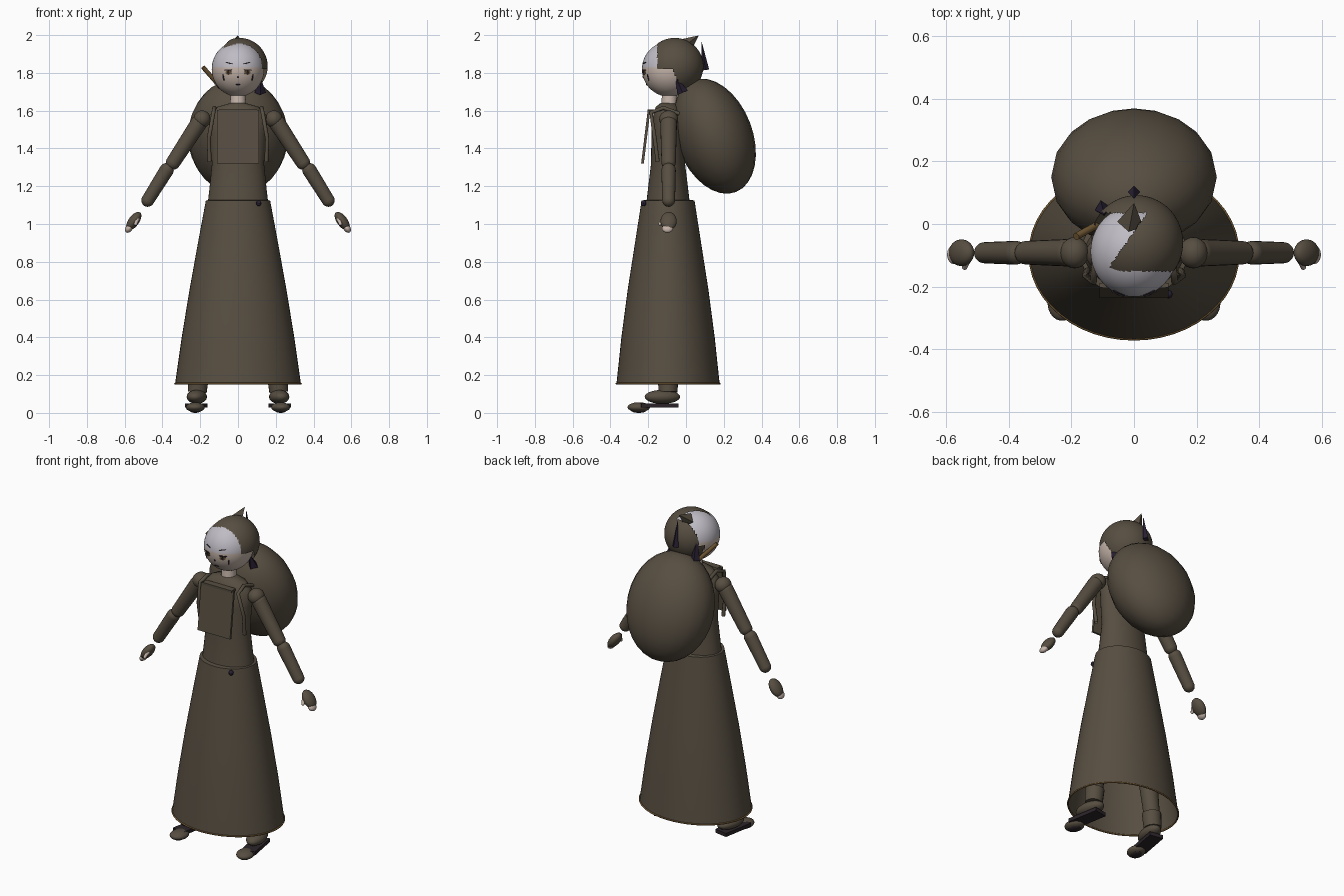
import bpy, bmesh, math
from mathutils import Vector, Matrix, Euler

if "Cube" in bpy.data.objects:
    bpy.data.objects.remove(bpy.data.objects["Cube"])


def material(name, r, g, b):
    m = bpy.data.materials.new(name)
    m.use_nodes = True
    m.diffuse_color = (r, g, b, 1)
    bsdf = m.node_tree.nodes["Principled BSDF"]
    bsdf.inputs["Base Color"].default_value = (r, g, b, 1)
    bsdf.inputs["Roughness"].default_value = 0.9
    return m


CLOTH = material("brown cloth", 0.095, 0.076, 0.053)
PALE = material("pale lilac", 0.52, 0.50, 0.55)
SKIN = material("skin", 0.56, 0.46, 0.40)
PURPLE = material("dark purple", 0.022, 0.015, 0.035)
SOLE = material("dark sole", 0.025, 0.018, 0.022)
TAN = material("tan wood", 0.17, 0.10, 0.035)
INK = material("ink", 0.02, 0.015, 0.02)


def finish(bm, name, mats, angle=40):
    me = bpy.data.meshes.new(name)
    bmesh.ops.recalc_face_normals(bm, faces=bm.faces)
    bm.to_mesh(me)
    bm.free()
    ob = bpy.data.objects.new(name, me)
    bpy.context.collection.objects.link(ob)
    for m in mats:
        me.materials.append(m)
    bpy.ops.object.select_all(action='DESELECT')
    ob.select_set(True)
    bpy.context.view_layer.objects.active = ob
    if angle:
        bpy.ops.object.shade_smooth_by_angle(angle=math.radians(angle))
    return ob


def place(center, size, rot=(0, 0, 0)):
    return Matrix.LocRotScale(Vector(center), Euler([math.radians(a) for a in rot]), Vector(size))


def ball(name, center, radii, mat, rot=(0, 0, 0), u=24, v=14):
    bm = bmesh.new()
    bmesh.ops.create_uvsphere(bm, u_segments=u, v_segments=v, radius=1, matrix=place(center, radii, rot))
    return finish(bm, name, [mat])


def box(name, center, size, mat, rot=(0, 0, 0)):
    bm = bmesh.new()
    bmesh.ops.create_cube(bm, size=1, matrix=place(center, size, rot))
    return finish(bm, name, [mat], 0)


def limb(name, a, b, r1, r2, mat, sides=20, rounded=True):
    """Tapered tube from a to b, optionally with ball ends."""
    a, b = Vector(a), Vector(b)
    bm = bmesh.new()
    turn = (b - a).to_track_quat('Z', 'Y').to_matrix().to_4x4()
    bmesh.ops.create_cone(bm, cap_ends=not rounded, segments=sides, radius1=r1, radius2=r2,
                          depth=(b - a).length, matrix=Matrix.Translation((a + b) / 2) @ turn)
    if rounded:
        for p, r in ((a, r1), (b, r2)):
            bmesh.ops.create_uvsphere(bm, u_segments=sides, v_segments=12, radius=r,
                                      matrix=Matrix.Translation(p) @ turn)
    return finish(bm, name, [mat])


def loft(name, rings, cy, mat, sides=40):
    """Stack of ellipses (z, half width, half depth) around y = cy."""
    bm = bmesh.new()
    rows = []
    for z, rx, ry in rings:
        rows.append([bm.verts.new((rx * math.cos(t), cy + ry * math.sin(t), z))
                     for t in (math.tau * i / sides for i in range(sides))])
    for lo, hi in zip(rows, rows[1:]):
        for i in range(sides):
            j = (i + 1) % sides
            bm.faces.new((lo[i], lo[j], hi[j], hi[i]))
    return finish(bm, name, [mat], 50)


def tube(name, points, radius, mat, cyclic=False):
    cu = bpy.data.curves.new(name, 'CURVE')
    cu.dimensions = '3D'
    cu.bevel_depth = radius
    cu.bevel_resolution = 2
    sp = cu.splines.new('POLY')
    sp.points.add(len(points) - 1)
    for p, co in zip(sp.points, points):
        p.co = (*co, 1)
    sp.use_cyclic_u = cyclic
    cu.materials.append(mat)
    ob = bpy.data.objects.new(name, cu)
    bpy.context.collection.objects.link(ob)
    return ob


# Dress: skirt, hem and bodice
CY = -0.095
loft("skirt", [(0.155, 0.333, 0.273), (0.4, 0.298, 0.247), (0.65, 0.257, 0.214),
               (0.9, 0.212, 0.175), (1.125, 0.17, 0.14), (1.13, 0.12, 0.08)], CY, CLOTH, 48)
tube("skirt_hem", [(0.333 * math.cos(t), CY + 0.273 * math.sin(t), 0.155)
                   for t in (math.tau * i / 48 for i in range(48))], 0.005, TAN, True)
loft("bodice", [(1.11, 0.16, 0.115), (1.18, 0.152, 0.107), (1.32, 0.138, 0.09), (1.48, 0.15, 0.088),
                (1.57, 0.155, 0.08), (1.62, 0.11, 0.065), (1.64, 0.04, 0.04)], CY, CLOTH)
ball("waist_gem", (0.11, -0.225, 1.11), (0.014, 0.014, 0.016), PURPLE, u=8, v=6)

# Tilted bib plate on the chest
box("bib", (0, -0.213, 1.462), (0.222, 0.014, 0.285), CLOTH, (-7, 0, 0))
box("bib_bar", (0, -0.185, 1.6), (0.2, 0.04, 0.014), CLOTH)

# Big round bundle on the back
ball("back_bundle", (0, 0.15, 1.465), (0.265, 0.202, 0.317), CLOTH, (21, 0, 0), 20, 16)

# Neck and head
limb("neck", (0, -0.09, 1.62), (0, -0.085, 1.72), 0.043, 0.038, SKIN, rounded=False)
HC, HR = Vector((0, -0.088, 1.82)), Vector((0.139, 0.145, 0.146))
bm = bmesh.new()
bmesh.ops.create_uvsphere(bm, u_segments=64, v_segments=48, radius=1, matrix=place(HC, HR))
for f in bm.faces:
    f.material_index = 0 if f.calc_center_median().z > 1.825 else 1
finish(bm, "head", [PALE, SKIN])


def is_hair(p):
    if p.z < 1.82:
        return p.y > (-0.07 + 0.4 * (1.82 - p.z) if p.x > 0 else 0.0)
    return p.y > 0.035 or (p.y > -0.152 and p.x > -0.086 + 0.7 * (p.y + 0.147))


# Hair: a cap covering one side and the back
bm = bmesh.new()
bmesh.ops.create_uvsphere(bm, u_segments=96, v_segments=64, radius=1,
                          matrix=place((0.008, -0.06, 1.835), (0.149, 0.152, 0.15)))
bmesh.ops.delete(bm, geom=[f for f in bm.faces if not is_hair(f.calc_center_median())], context='FACES')
finish(bm, "hair", [CLOTH])


def spike(name, base, tip, r, mat, sides=4):
    return limb(name, base, tip, r, 0.001, mat, sides, False)


spike("hair_tuft", (-0.012, 0.0, 1.945), (0, 0.066, 1.997), 0.042, CLOTH)
spike("back_ribbon", (0, 0.103, 1.815), (0, 0.082, 1.965), 0.02, PURPLE)
spike("right_ribbon", (-0.1, 0.05, 1.74), (-0.095, 0.03, 1.89), 0.026, PURPLE)
spike("left_ribbon", (0.118, -0.018, 1.695), (0.118, -0.055, 1.78), 0.03, PURPLE)
limb("hair_stick", (-0.185, -0.04, 1.83), (-0.08, 0.018, 1.71), 0.012, 0.012, TAN, 10, False)


# Painted face: thin plates following the head surface
def face_plate(name, x, z, w, h, mat, tilt=0, lift=0.0):
    dx, dz = x / HR.x, (z - HC.z) / HR.z
    dy = -math.sqrt(1 - dx * dx - dz * dz)
    n = Vector((dx / HR.x, dy / HR.y, dz / HR.z)).normalized()
    p = HC + Vector((x, dy * HR.y, z - HC.z)) + n * lift
    turn = n.to_track_quat('Z', 'Y').to_matrix().to_4x4() @ Matrix.Rotation(math.radians(tilt), 4, 'Z')
    m = Matrix.Translation(p) @ turn @ Matrix.Diagonal((w, h, 1, 1))
    bm = bmesh.new()
    bmesh.ops.create_cone(bm, cap_ends=True, segments=14, radius1=0.5, radius2=0.5, depth=0.005, matrix=m)
    return finish(bm, name, [mat], 0)


face_plate("mouth", 0, 1.738, 0.028, 0.006, INK)
face_plate("nose", 0, 1.778, 0.01, 0.012, INK)

for side, s in (("left", 1), ("right", -1)):
    face_plate(side + "_eye", s * 0.05, 1.802, 0.036, 0.024, TAN)
    face_plate(side + "_pupil", s * 0.05, 1.802, 0.014, 0.02, INK, 0, 0.002)
    face_plate(side + "_lash", s * 0.052, 1.815, 0.046, 0.007, INK, 0, 0.001)
    face_plate(side + "_brow", s * 0.048, 1.852, 0.04, 0.006, INK, s * 12)
    face_plate(side + "_cheek_mark", s * 0.077, 1.775, 0.008, 0.035, INK)

    # Shoulder strap
    tube(side + "_strap", [(s * 0.15, -0.15, 1.33), (s * 0.155, -0.165, 1.45), (s * 0.13, -0.185, 1.59),
                           (s * 0.125, -0.12, 1.615), (s * 0.125, 0.0, 1.57)], 0.011, CLOTH)

    # Arm
    ball(side + "_shoulder", (s * 0.19, -0.092, 1.555), (0.046, 0.05, 0.046), CLOTH)
    limb(side + "_upper_arm", (s * 0.21, -0.092, 1.53), (s * 0.344, -0.092, 1.325), 0.044, 0.038, CLOTH)
    limb(side + "_forearm", (s * 0.378, -0.092, 1.285), (s * 0.478, -0.092, 1.125), 0.038, 0.034, CLOTH)

    # Mitten with bare fingertips
    ball(side + "_hand", (s * 0.552, -0.092, 1.015), (0.028, 0.043, 0.057), CLOTH, (0, -36 * s, 0))
    ball(side + "_fingers", (s * 0.577, -0.098, 0.977), (0.018, 0.03, 0.026), SKIN, (0, -36 * s, 0))
    limb(side + "_thumb", (s * 0.532, -0.115, 1.03), (s * 0.542, -0.138, 1.0), 0.011, 0.009, SKIN, 10)

    # Leg and shoe
    limb(side + "_thigh", (s * 0.1, CY, 1.0), (s * 0.16, CY, 0.56), 0.075, 0.06, CLOTH)
    limb(side + "_shin", (s * 0.165, CY, 0.53), (s * 0.213, CY, 0.17), 0.058, 0.045, CLOTH)
    limb(side + "_cuff", (s * 0.208, CY, 0.2), (s * 0.216, CY, 0.11), 0.055, 0.05, CLOTH, rounded=False)
    ball(side + "_ankle", (s * 0.218, -0.125, 0.085), (0.052, 0.095, 0.037), CLOTH, (0, 0, 10 * s))
    box(side + "_sole", (s * 0.222, -0.145, 0.04), (0.085, 0.2, 0.022), SOLE, (0, 0, 10 * s))
    ball(side + "_toe", (s * 0.226, -0.25, 0.03), (0.05, 0.06, 0.026), CLOTH, (0, 0, 10 * s))
    ball(side + "_toe_base", (s * 0.226, -0.25, 0.012), (0.03, 0.04, 0.012), SOLE, (0, 0, 10 * s))
